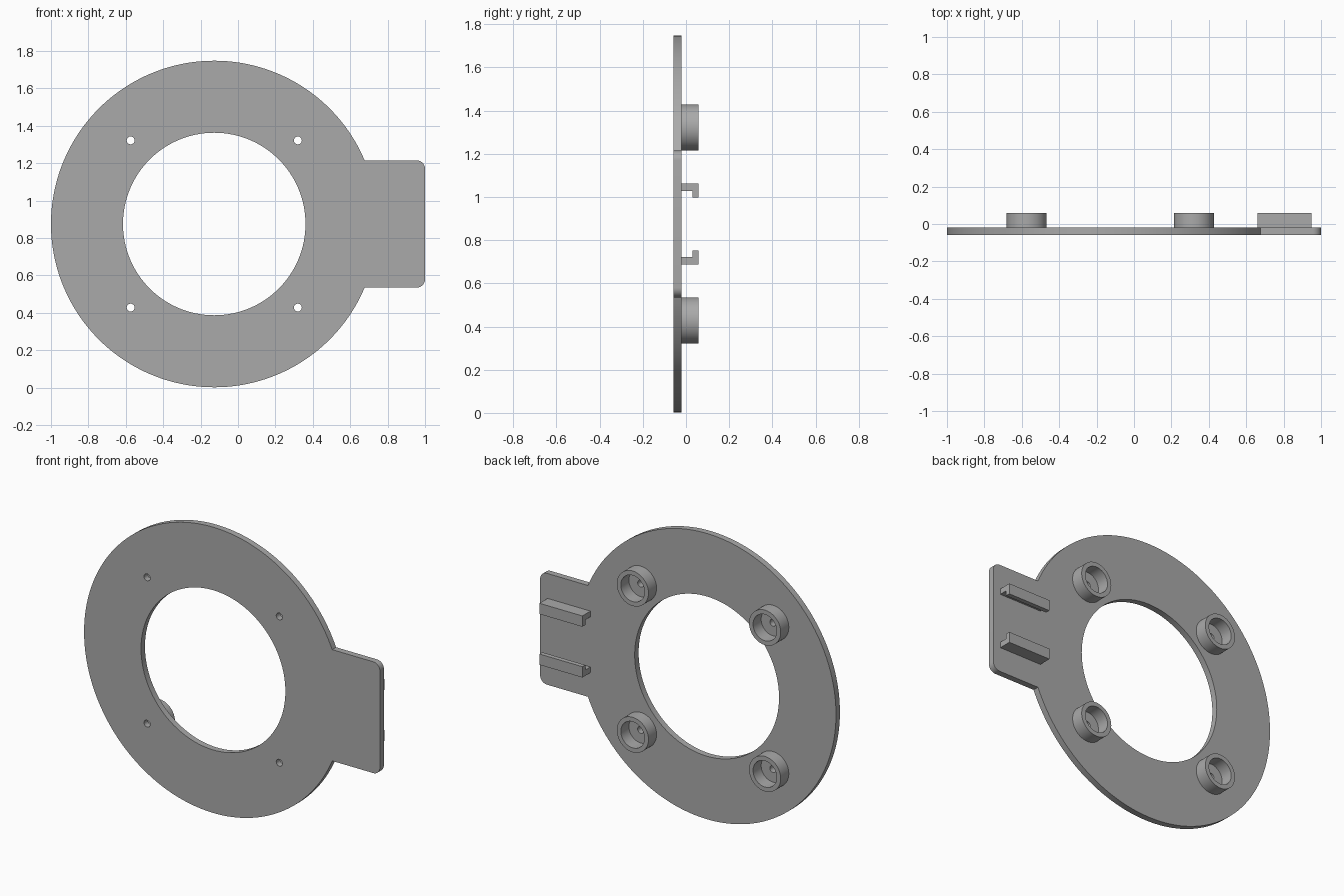
import bpy, bmesh
from math import sin, cos, pi, sqrt, asin
from mathutils import Matrix

cube = bpy.data.objects.get("Cube")
if cube:
    bpy.data.objects.remove(cube, do_unlink=True)

grey = bpy.data.materials.new("plain grey")
grey.use_nodes = True
colour = (0.4, 0.4, 0.4, 1)
grey.diffuse_color = colour
grey.node_tree.nodes["Principled BSDF"].inputs["Base Color"].default_value = colour

# Depth layers, front to back
FRONT, FACE, BACK = -0.058, -0.02, 0.058
CX, CZ = -0.127, 0.875


def arc(cx, cz, r, start=0, end=2 * pi, n=64):
    """Points along an arc; a full circle leaves out the repeated end point."""
    full = abs(end - start - 2 * pi) < 1e-6
    count = n if full else n + 1
    return [(cx + r * cos(start + (end - start) * i / n),
             cz + r * sin(start + (end - start) * i / n)) for i in range(count)]


def extrude(name, loops, depth, matrix):
    """Fill outlines (inner loops become holes) and give them thickness."""
    curve = bpy.data.curves.new(name, "CURVE")
    curve.dimensions = "2D"
    curve.fill_mode = "BOTH"
    curve.extrude = depth / 2
    for loop in loops:
        spline = curve.splines.new("POLY")
        spline.points.add(len(loop) - 1)
        for point, (u, v) in zip(spline.points, loop):
            point.co = (u, v, 0, 1)
        spline.use_cyclic_u = True
    temp = bpy.data.objects.new(name + " outline", curve)
    bpy.context.collection.objects.link(temp)
    bpy.context.view_layer.update()
    evaluated = temp.evaluated_get(bpy.context.evaluated_depsgraph_get())
    mesh = bpy.data.meshes.new_from_object(evaluated)
    bpy.data.objects.remove(temp, do_unlink=True)

    bm = bmesh.new()
    bm.from_mesh(mesh)
    bmesh.ops.remove_doubles(bm, verts=bm.verts, dist=1e-5)
    bm.transform(matrix)
    bmesh.ops.recalc_face_normals(bm, faces=bm.faces)
    bm.to_mesh(mesh)
    bm.free()
    mesh.name = name
    mesh.materials.clear()
    mesh.materials.append(grey)
    obj = bpy.data.objects.new(name, mesh)
    bpy.context.collection.objects.link(obj)
    bpy.ops.object.select_all(action="DESELECT")
    obj.select_set(True)
    bpy.context.view_layer.objects.active = obj
    bpy.ops.object.shade_smooth_by_angle(angle=pi / 6)
    return obj


def upright(y0, y1):
    """Stand an outline up in the XZ plane, midway between two depths."""
    return Matrix.Translation((0, (y0 + y1) / 2, 0)) @ Matrix.Rotation(pi / 2, 4, "X")


# Ring plate with a rounded tab, a large opening and four screw holes
R, HALF_TAB, FILLET = 0.873, 0.34, 0.045
meet = asin(HALF_TAB / R)
outline = arc(CX, CZ, R, meet, 2 * pi - meet, 160)
outline += arc(1 - FILLET, CZ - HALF_TAB + FILLET, FILLET, -pi / 2, 0, 10)
outline += arc(1 - FILLET, CZ + HALF_TAB - FILLET, FILLET, 0, pi / 2, 10)
OFFSET = 0.447
corners = [(CX + sx * OFFSET, CZ + sz * OFFSET) for sx in (-1, 1) for sz in (-1, 1)]
holes = [arc(x, z, 0.021, n=32) for x, z in corners]
extrude("ring_plate", [outline, arc(CX, CZ, 0.488, n=128)] + holes,
        FACE - FRONT, upright(FRONT, FACE))

# Hollow round bosses around the screw holes
for i, (x, z) in enumerate(corners):
    extrude(f"boss_{i + 1}", [arc(x, z, 0.107), arc(x, z, 0.08)],
            BACK - FACE, upright(FACE, BACK))

# Facing pair of hooked rails on the tab, drawn as (y, z) and run along x
X0, X1 = 0.66, 0.95
along_x = Matrix.Translation(((X0 + X1) / 2, 0, CZ)) @ Matrix(
    ((0, 0, 1, 0), (1, 0, 0, 0), (0, 1, 0, 0), (0, 0, 0, 1)))
for name, s in (("upper_rail", 1), ("lower_rail", -1)):
    hook = [(FACE, 0.153), (FACE, 0.188), (BACK, 0.188),
            (BACK, 0.122), (0.03, 0.122), (0.03, 0.153)]
    extrude(name, [[(y, s * z) for y, z in hook]], X1 - X0, along_x)
